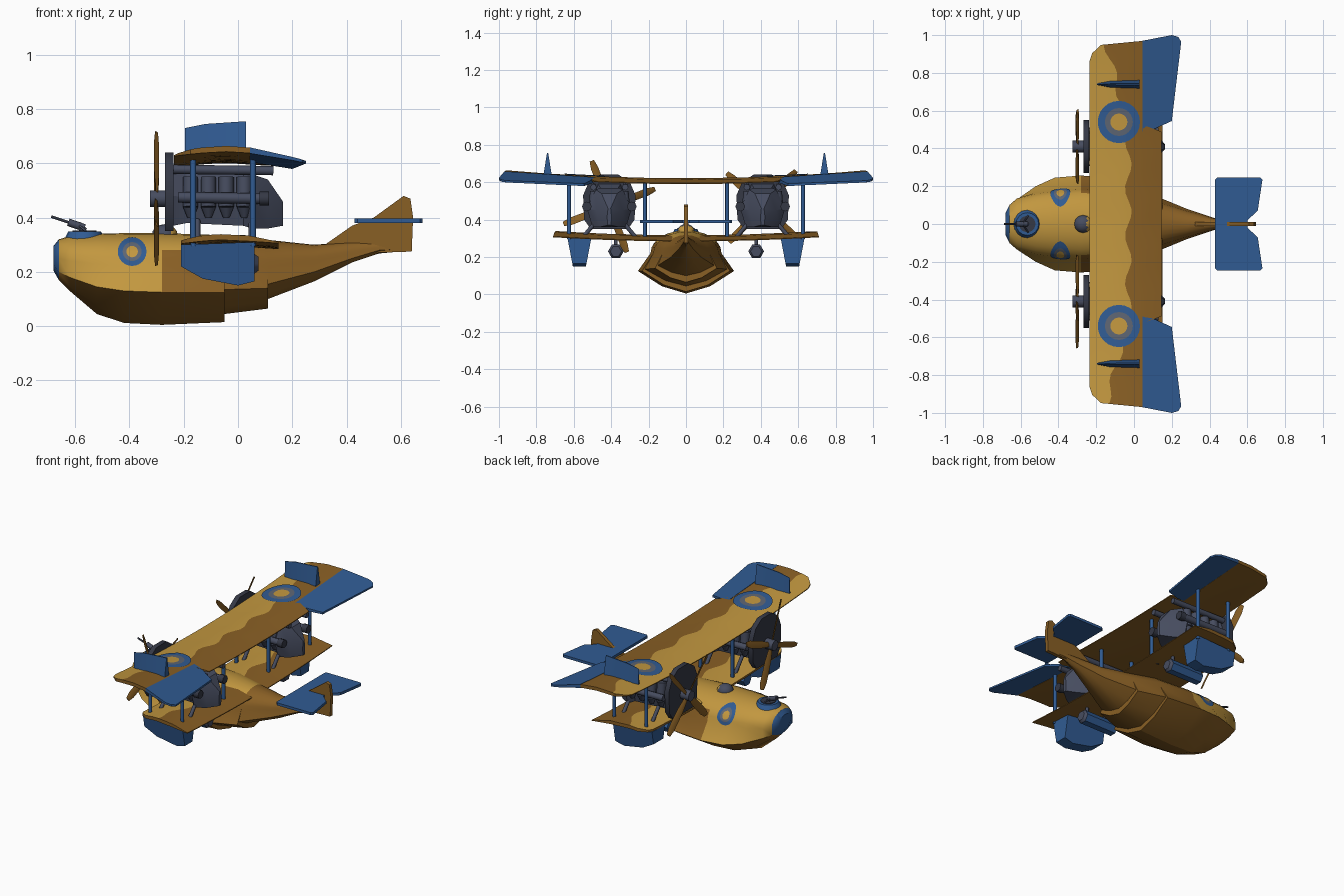
import bpy, bmesh, math
from mathutils import Vector
from mathutils.bvhtree import BVHTree

cube = bpy.data.objects.get("Cube")
if cube:
    bpy.data.objects.remove(cube, do_unlink=True)


def paint(name, *rgb):
    m = bpy.data.materials.new(name)
    m.use_nodes = True
    m.diffuse_color = (*rgb, 1)
    m.node_tree.nodes["Principled BSDF"].inputs["Base Color"].default_value = (*rgb, 1)
    return m


OCHRE = paint("ochre", .54, .31, .05)
BROWN = paint("brown", .25, .115, .018)
BLUE = paint("blue", .03, .105, .29)
GREY = paint("slate grey", .062, .073, .115)
DARK = paint("dark grey", .035, .04, .06)
RING = paint("roundel grey", .11, .13, .17)


def finish(bm, name, mats, rule=None, angle=35):
    """Turn a bmesh into a named, shaded object, painting faces by rule."""
    bmesh.ops.remove_doubles(bm, verts=bm.verts, dist=.0002)
    if rule:
        bmesh.ops.recalc_face_normals(bm, faces=bm.faces)
        for f in bm.faces:
            f.material_index = rule(f.calc_center_median(), f.normal)
    me = bpy.data.meshes.new(name)
    bm.to_mesh(me)
    bm.free()
    for m in mats:
        me.materials.append(m)
    ob = bpy.data.objects.new(name, me)
    bpy.context.collection.objects.link(ob)
    bpy.ops.object.select_all(action='DESELECT')
    ob.select_set(True)
    bpy.context.view_layer.objects.active = ob
    bpy.ops.object.shade_smooth_by_angle(angle=math.radians(angle))
    return ob


def loft(name, rings, mats, rule=None, angle=35):
    """Skin a row of closed rings and cap both ends."""
    bm = bmesh.new()
    vs = [[bm.verts.new(p) for p in ring] for ring in rings]
    n = len(vs[0])
    for a, b in zip(vs, vs[1:]):
        for i in range(n):
            j = (i + 1) % n
            bm.faces.new((a[i], a[j], b[j], b[i]))
    bm.faces.new(vs[0])
    bm.faces.new(vs[-1])
    bmesh.ops.recalc_face_normals(bm, faces=bm.faces)
    return finish(bm, name, mats, rule, angle)


def tube(name, a, b, r, mat, r2=None, sides=8):
    a, b = Vector(a), Vector(b)
    q = (b - a).to_track_quat('Z', 'Y')
    rings = []
    for p, rad in ((a, r), (b, r if r2 is None else r2)):
        turn = [math.tau * i / sides for i in range(sides)]
        rings.append([p + q @ Vector((rad * math.cos(t), rad * math.sin(t), 0)) for t in turn])
    return loft(name, rings, [mat], angle=50)


def roundel(name, target, origin, direction, r):
    """Concentric bands laid just above the target surface."""
    me = target.data
    tree = BVHTree.FromPolygons([v.co for v in me.vertices], [p.vertices for p in me.polygons])
    d, o = Vector(direction), Vector(origin)
    u = Vector((1, 0, 0))
    w = d.cross(u)
    bm = bmesh.new()
    prev = None
    for frac, idx in ((.2, 0), (.4, 0), (.53, 1), (.66, 1), (.83, 2), (1, 2)):
        ring = []
        for i in range(24):
            t = math.tau * i / 24
            hit = tree.ray_cast(o + (u * math.cos(t) + w * math.sin(t)) * r * frac, d)
            ring.append(bm.verts.new(hit[0] - d * .005))
        if prev is None:
            faces = [bm.faces.new(ring)]
        else:
            faces = [bm.faces.new((prev[i - 1], prev[i], ring[i], ring[i - 1])) for i in range(24)]
        for f in faces:
            f.material_index = idx
            f.normal_update()
            if f.normal.dot(d) > 0:
                f.normal_flip()
        prev = ring
    finish(bm, name, [OCHRE, RING, BLUE])


# Hull: x, top, keel, chine width, chine height, body width, body height
SECTIONS = [
    (-.68, .295, .205, .055, .23, .06, .25), (-.66, .32, .17, .10, .2, .1, .25),
    (-.62, .332, .13, .13, .18, .135, .24), (-.52, .34, .045, .2, .145, .165, .23),
    (-.42, .343, .012, .245, .13, .18, .22), (-.28, .343, .005, .257, .125, .19, .22),
    (-.05, .335, .015, .235, .125, .175, .22), (-.05, .335, .045, .22, .135, .175, .22),
    (.11, .318, .065, .165, .14, .125, .22), (.11, .318, .1, .15, .155, .125, .22),
    (.28, .30, .165, .08, .2, .07, .24), (.42, .31, .235, .033, .25, .03, .265),
    (.52, .31, .268, .013, .28, .012, .285), (.63, .3, .278, .008, .285, .008, .29)]


def hull_ring(x, top, keel, c, zc, w, zm):
    half = [(c * .5, keel + (zc - keel) * .32), (c, zc)]
    for i in range(6):
        t = math.pi / 2 * i / 6
        half.append((w * math.cos(t), zm + (top - zm) * math.sin(t)))
    right = [(x, y, z) for y, z in half]
    left = [(x, -y, z) for y, z in reversed(half)]
    return [(x, 0, keel)] + right + [(x, 0, top)] + left


def hull_paint(c, n):
    if c.x < -.665 and c.z < .31:
        return 2
    lit = n.z > -.15 and (c.x < -.28 or (c.z > .29 and c.x < .1))
    return 0 if lit else 1


hull = loft("hull", [hull_ring(*s) for s in SECTIONS], [OCHRE, BROWN, BLUE], hull_paint, 32)

# Tail fin and tailplane
fin = [(.28, .27), (.32, .30), (.42, .37), (.5, .4), (.61, .48), (.635, .47), (.645, .4), (.64, .275), (.5, .27)]
loft("tail_fin", [[(x, y, z) for x, z in fin] for y in (-.011, .011)], [BROWN])
half = [(.43, .235), (.44, .245), (.67, .245), (.68, .235), (.655, .07), (.6, .02)]
plan = [(x, y) for x, y in half] + [(x, -y) for x, y in reversed(half)]
loft("tailplane", [[(x, y, z) for x, y in plan] for z in (.381, .397)], [BLUE])


# Wings: curved foil with a wavy two-tone paint edge
def foil(x, y):
    return .622 - .027 * ((x + .045) / .19) ** 2 + .045 * y * y


def wave(y):
    return -.03 + .018 * math.sin(25 * y) - .25 * max(0, abs(y) - .5)


def wing(name, span, drop, lead, trail):
    rings = []
    for i in range(-24, 25):
        t = i / 24
        y = span * t
        a = lead + .06 * max(0, (abs(t) - .92) / .08) ** 2
        b = trail(abs(y))
        m = wave(y)
        xs = [a, a + (m - a) * .2, a + (m - a) * .6, m, (m + b) / 2, b]
        top = [(x, y * (1 + .1 * x), foil(x, y) - drop) for x in xs]
        low = [(x, yy, z - .005 - .016 * max(0, 1 - ((x + .045) / .19) ** 4)) for x, yy, z in reversed(top)]
        rings.append(top + low)
    return loft(name, rings, [OCHRE, BROWN], lambda c, n: 0 if n.z > .05 and c.x < wave(c.y) else 1)


upper = wing("upper_wing", .965, 0, -.235, lambda y: .145 if y < .5 else .045)
wing("lower_wing", .7, .305, -.21, lambda y: .15)

AILERON = [(.045, .49), (.1, .5), (.2, .545), (.25, .965), (.235, .99), (.2, 1), (.045, .97)]
FLOAT = [(-.21, .3), (-.21, .22), (-.13, .175), (0, .15), (.06, .165), (.06, .31)]
VANE = [(-.195, .635, .73, .004), (-.12, .64, .745, .018), (.03, .64, .755, .022)]
RADIATOR = [(.1, .35), (.135, .4), (.14, .53), (.11, .6), (.05, .64)]
# Engine body: x, half width, bottom, top
CORE = [(-.24, .1, .37, .59), (-.19, .08, .38, .57), (.02, .08, .37, .57), (.05, .12, .36, .56), (.11, .07, .36, .54), (.165, .012, .37, .46)]

for s, side in ((1, "left"), (-1, "right")):
    # Aileron, drooping from the hinge
    plan = [(x, s * y, foil(.045, y) - .24 * (x - .045)) for x, y in AILERON]
    loft(side + "_aileron", [plan, [(x, y, z - .022 + .06 * (x - .045)) for x, y, z in plan]], [BLUE])
    # Wing-top vane
    loft(side + "_vane", [[(x, s * .74 - w, a), (x, s * .74 + w, a), (x, s * .74 + w * .15, b), (x, s * .74 - w * .15, b)] for x, a, b, w in VANE], [BLUE], angle=20)
    # Roundels
    roundel(side + "_wing_roundel", upper, (-.08, s * .54, 1), (0, 0, -1), .112)
    roundel(side + "_hull_roundel", hull, (-.39, s, .275), (0, -s, 0), .053)
    # Wing float, narrower at the keel
    rings = []
    for e in (-1, 1):
        rings.append([(x, s * .57 + e * (.035 + .19 * max(0, z - .15)), z) for x, z in FLOAT])
    loft(side + "_float", rings, [BLUE], angle=20)
    # Slung canister
    y = s * .375
    tube(side + "_canister", (-.16, y, .23), (.06, y, .23), .04, BLUE, sides=6)
    tube(side + "_canister_cap", (.06, y, .23), (.075, y, .23), .042, GREY, .03, 6)
    for x in (-.1, .03):
        tube(side + "_canister_hanger", (x, y, .26), (x, y, .305), .01, GREY)
    # Wing struts
    for x in (-.165, .055):
        for y in (.22, .625):
            tube(side + "_strut", (x, s * y, .295), (x, s * y, foil(x, y) - .01), .011, BLUE)

    # Engine core and radiator
    ey = s * .41
    rings = []
    for x, w, a, b in CORE:
        m = a + (b - a) * .5
        rings.append([(x, ey + k * w, z) for k, z in ((-.75, a), (.75, a), (1, m), (.6, b), (-.6, b), (-1, m))])
    loft(side + "_engine", rings, [GREY], angle=20)
    outline = RADIATOR + [(-y, z) for y, z in reversed(RADIATOR)]
    loft(side + "_radiator", [[(x, ey + y, z) for y, z in outline] for x in (-.268, -.238)], [DARK])
    # Cylinders, pipes and bearers on both flanks
    for k in (-1, 1):
        for i in range(4):
            x = -.175 + .066 * i
            tube(side + "_cylinder", (x, ey + k * .085, .44), (x, ey + k * .075, .55), .028, GREY)
            tube(side + "_cylinder_foot", (x, ey + k * .085, .44), (x, ey + k * .08, .4), .028, GREY, .012)
        tube(side + "_upper_pipe", (-.24, ey + k * .085, .578), (.13, ey + k * .085, .573), .017, GREY)
        tube(side + "_exhaust", (-.22, ey + k * .12, .475), (.1, ey + k * .12, .47), .02, GREY)
        tube(side + "_exhaust_tip", (.08, ey + k * .12, .47), (.115, ey + k * .12, .47), .026, DARK)
        for x in (-.15, .05):
            tube(side + "_bearer", (x, ey + k * .07, .39), (x, ey + k * .15, .295), .011, GREY)
    # Propeller
    tube(side + "_hub", (-.325, ey, .47), (-.26, ey, .47), .032, GREY, sides=10)
    for i in range(4):
        t = math.radians(47 if s > 0 else 21) + math.pi / 2 * i
        out = Vector((0, math.cos(t), math.sin(t)))
        tan = Vector((0, -math.sin(t), math.cos(t)))
        rings = []
        for r, w in ((.01, .01), (.1, .019), (.22, .02), (.262, .012)):
            c = Vector((-.3, ey, .47)) + out * r
            chord = tan * w + Vector((w * .45, 0, 0))
            thick = Vector((.004, 0, 0)) - tan * .002
            rings.append([c + chord, c + thick, c - chord, c - thick])
        loft(side + "_blade", rings, [BROWN])

# Nose gun position
tube("gun_ring", (-.565, 0, .315), (-.565, 0, .349), .078, BLUE, .06, 16)
tube("gun_well", (-.565, 0, .34), (-.565, 0, .353), .044, DARK, sides=12)
tube("gun_post", (-.565, 0, .35), (-.59, 0, .375), .012, GREY)
tube("gun_body", (-.565, 0, .362), (-.625, 0, .383), .014, GREY)
tube("gun_barrel", (-.62, 0, .381), (-.688, 0, .404), .005, DARK)
for k in (-1, 1):
    tube("gun_brace", (-.59, 0, .375), (-.56, k * .045, .35), .004, GREY)

# Cockpit canopy
bm = bmesh.new()
bmesh.ops.create_uvsphere(bm, u_segments=12, v_segments=8, radius=.048)
for v in bm.verts:
    v.co = (v.co.x - .27, v.co.y, v.co.z * .85 + .335)
finish(bm, "cockpit_canopy", [GREY, OCHRE], lambda c, n: 1 if c.x > -.25 else 0)
